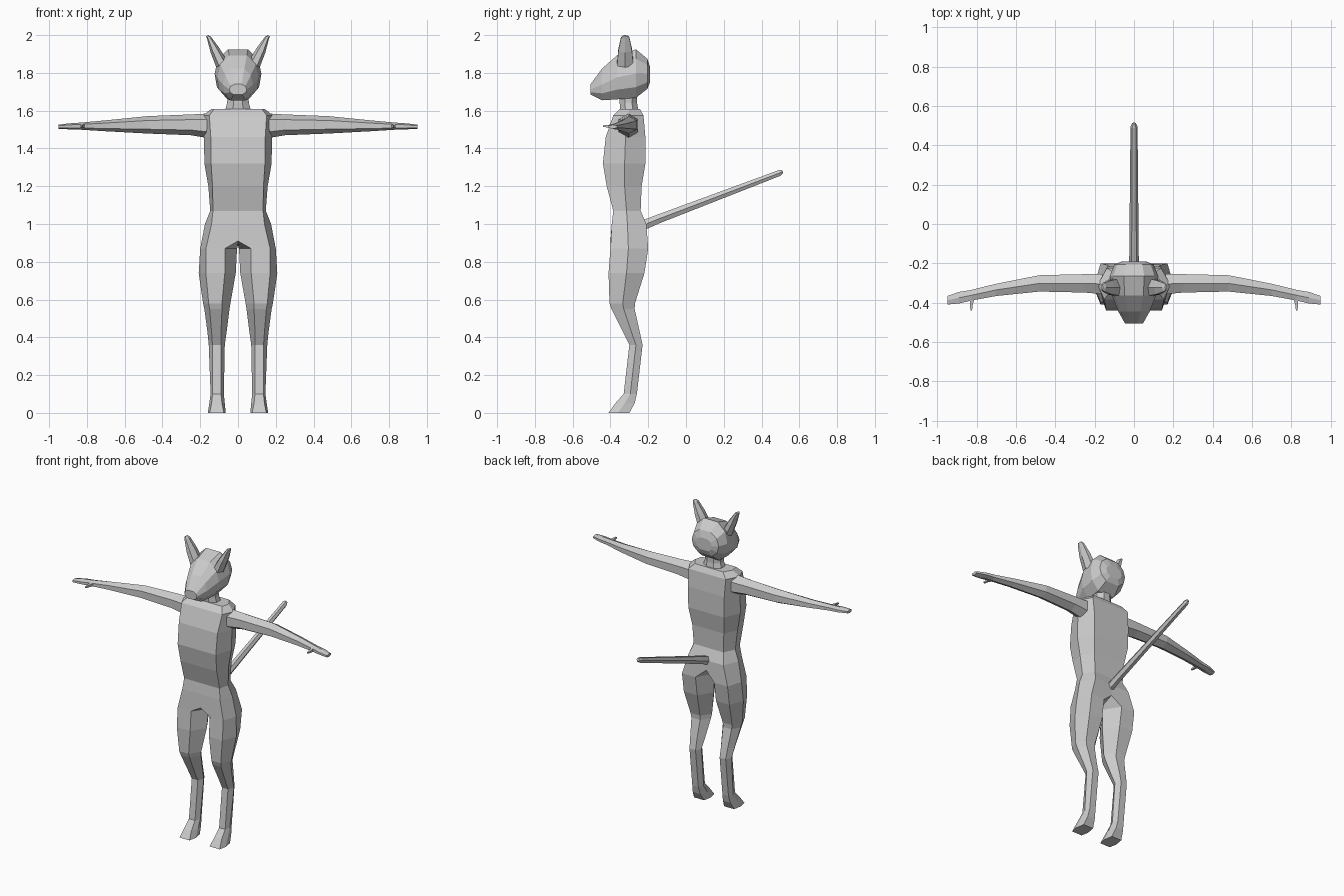
import bpy, bmesh
from math import sin, cos, pi
from mathutils import Vector


def make(name, verts, faces, mirror=False):
    me = bpy.data.meshes.new(name)
    me.from_pydata(verts, [], faces)
    bm = bmesh.new()
    bm.from_mesh(me)
    bmesh.ops.recalc_face_normals(bm, faces=bm.faces)
    bm.to_mesh(me)
    bm.free()
    ob = bpy.data.objects.new(name, me)
    bpy.context.collection.objects.link(ob)
    if mirror:
        m = ob.modifiers.new("mirror", 'MIRROR')
        m.use_clip = True
        m.merge_threshold = 0.0005
    return ob


def loft(name, rings, start=True, end=True, mirror=False):
    n = len(rings[0])
    verts = [p for r in rings for p in r]
    faces = [(k * n + i, k * n + (i + 1) % n, (k + 1) * n + (i + 1) % n, (k + 1) * n + i)
             for k in range(len(rings) - 1) for i in range(n)]
    if start:
        faces.append(tuple(range(n)))
    if end:
        faces.append(tuple(range(len(verts) - n, len(verts))))
    return make(name, verts, faces, mirror)


def oval(c, u, v, n, rot=0.0):
    c, u, v = Vector(c), Vector(u), Vector(v)
    return [c + u * cos(rot + 2 * pi * i / n) + v * sin(rot + 2 * pi * i / n) for i in range(n)]


# Body: half torso running into one six-sided leg, mirrored
# torso sections: z, half width, front y, side y, back y, front panel share
torso = [(1.61, .14, -.35, -.30, -.245, .9), (1.575, .185, -.385, -.31, -.225, .82),
         (1.46, .18, -.425, -.32, -.215, .8), (1.32, .178, -.44, -.325, -.215, .8),
         (1.20, .157, -.42, -.325, -.235, .86), (1.07, .147, -.385, -.315, -.24, .9),
         (1.00, .175, -.393, -.31, -.21, .8)]
# leg sections: z, inner x, front panel x1 x2, outer x, front y, side y, back y
leg = [(.87, .005, .07, .17, .20, -.40, -.305, -.20), (.74, .012, .07, .17, .208, -.41, -.315, -.22),
       (.58, .04, .085, .155, .185, -.405, -.335, -.27), (.55, .045, .085, .15, .178, -.395, -.33, -.272),
       (.43, .06, .09, .14, .162, -.335, -.29, -.245), (.36, .07, .09, .135, .155, -.30, -.265, -.23),
       (.10, .075, .09, .135, .145, -.33, -.295, -.26), (.05, .07, .085, .14, .152, -.375, -.325, -.272),
       (.0, .065, .075, .15, .16, -.41, -.36, -.30)]
verts, faces = [], []
for z, w, f, s, b, p in torso:
    verts += [(0, f, z), (w * p, f, z), (w, s, z), (w * .75, b, z), (0, b, z)]
for k in range(len(torso) - 1):
    faces += [(5 * k + i, 5 * k + i + 1, 5 * k + i + 6, 5 * k + i + 5) for i in range(4)]
faces.append((0, 1, 2, 3, 4))
hip, t = len(verts) - 5, len(verts)
verts += [(0, -.40, .91), (0, -.31, .89), (0, -.215, .93)]  # crotch line
for z, a, x1, x2, o, f, s, b in leg:
    verts += [(x1, f, z), (x2, f, z), (o, s, z), (x2, b, z), (x1, b, z), (a, s, z)]
L = t + 3
faces += [(hip, hip + 1, L + 1, L, t), (hip + 1, hip + 2, L + 2, L + 1),
          (hip + 2, hip + 3, L + 3, L + 2), (hip + 3, hip + 4, t + 2, L + 4, L + 3),
          (t, L, L + 5, t + 1), (t + 1, L + 5, L + 4, t + 2)]
for k in range(len(leg) - 1):
    q = L + 6 * k
    faces += [(q + i, q + (i + 1) % 6, q + 6 + (i + 1) % 6, q + 6 + i) for i in range(6)]
faces.append(tuple(range(len(verts) - 6, len(verts))))
make("body", verts, faces, mirror=True)

# Arms: x, y, z, half depth, half height
arm = [(.16, -.305, 1.52, .06, .065), (.25, -.302, 1.525, .054, .055), (.48, -.302, 1.525, .048, .046),
       (.70, -.335, 1.52, .036, .029), (.83, -.363, 1.518, .031, .019), (.89, -.375, 1.517, .034, .016),
       (.95, -.388, 1.515, .025, .011)]
loft("arm", [oval((x, y, z), (0, a, 0), (0, 0, h), 6, pi / 6) for x, y, z, a, h in arm],
     start=False, mirror=True)

# Thumbs
loft("thumb", [oval((x, y, 1.518), (a, 0, 0), (0, 0, a), 4, pi / 4)
               for x, y, a in [(.82, -.37, .017), (.827, -.41, .01), (.828, -.44, .006)]], mirror=True)

# Neck
loft("neck", [oval((0, y, z), (a, 0, 0), (0, b, 0), 8, pi / 8)
              for y, z, a, b in [(-.30, 1.60, .075, .052), (-.305, 1.64, .062, .05),
                                 (-.305, 1.69, .06, .05)]], start=False, end=False)

# Head, lofted from muzzle to back: y, half width, bottom, top
head = [(-.505, .046, 1.685, 1.74), (-.445, .08, 1.655, 1.822), (-.365, .112, 1.66, 1.893),
        (-.265, .124, 1.668, 1.925), (-.205, .10, 1.715, 1.875), (-.19, .06, 1.75, 1.83)]
rings = []
for y, w, b, t in head:
    h = t - b
    rings.append([(s * w * k, y, b + h * f) for s, k, f in
                  [(1, .5, 0), (1, .9, .22), (1, 1, .5), (1, .85, .8), (1, .42, 1),
                   (-1, .42, 1), (-1, .85, .8), (-1, 1, .5), (-1, .9, .22), (-1, .5, 0)]])
loft("head", rings)

# Ears: centre x, y, z, half thickness, half depth
ear = [(.085, -.322, 1.845, .034, .05), (.122, -.322, 1.92, .026, .042), (.153, -.322, 1.985, .012, .026),
       (.163, -.322, 1.997, .006, .015)]
loft("ear", [oval((x, y, z), (a * .88, 0, -a * .47), (0, d, 0), 6) for x, y, z, a, d in ear],
     start=False, mirror=True)

# Tail
tail = [(-.235, .99, .025, .03), (-.15, 1.025, .024, .027), (.495, 1.27, .018, .018), (.512, 1.278, .01, .01)]
loft("tail", [oval((0, y, z), (a, 0, 0), (0, -.36 * b, .93 * b), 6) for y, z, a, b in tail], start=False)
